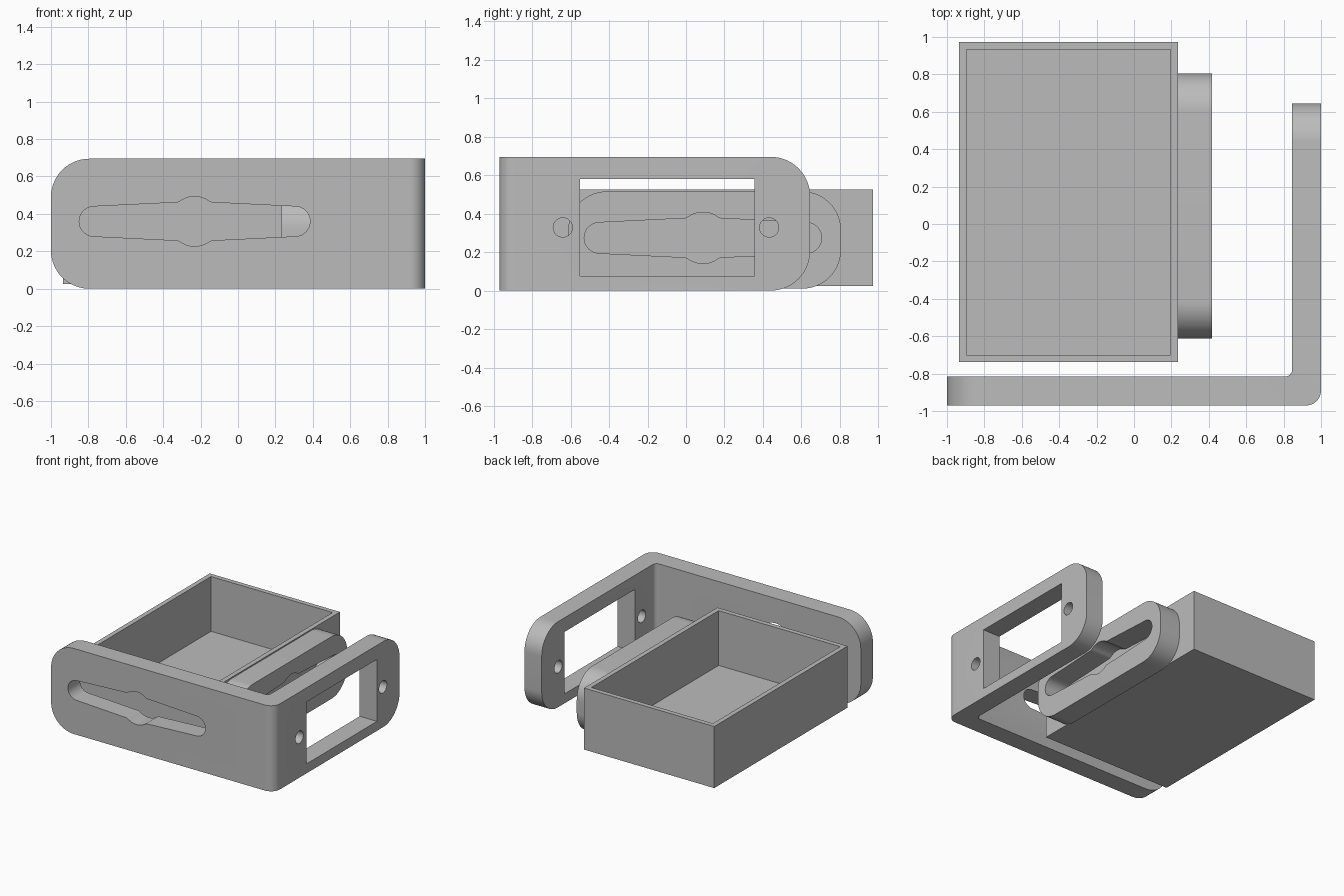
import bpy, bmesh
from math import sin, cos, radians
from mathutils import Matrix, Vector

cube = bpy.data.objects.get("Cube")
if cube:
    bpy.data.objects.remove(cube, do_unlink=True)

GREY = (0.5, 0.5, 0.5, 1)
mat = bpy.data.materials.new("plain grey")
mat.use_nodes = True
mat.diffuse_color = GREY
mat.node_tree.nodes["Principled BSDF"].inputs["Base Color"].default_value = GREY


def finish(bm, name):
    """Turn a bmesh into a named grey object."""
    bmesh.ops.recalc_face_normals(bm, faces=bm.faces[:])
    mesh = bpy.data.meshes.new(name)
    bm.to_mesh(mesh)
    bm.free()
    mesh.materials.append(mat)
    obj = bpy.data.objects.new(name, mesh)
    bpy.context.collection.objects.link(obj)
    return obj


def prism(bm, points, depth):
    """Extrude vectors forming one polygon along the depth vector."""
    face = bm.faces.new([bm.verts.new(p) for p in points])
    new = bmesh.ops.extrude_face_region(bm, geom=[face])["geom"]
    verts = [g for g in new if isinstance(g, bmesh.types.BMVert)]
    bmesh.ops.translate(bm, verts=verts, vec=depth)


def block(bm, low, high):
    low, high = Vector(low), Vector(high)
    m = Matrix.Translation((low + high) / 2) @ Matrix.Diagonal((*(high - low), 1))
    bmesh.ops.create_cube(bm, size=1, matrix=m)


def round_edges(bm, rule, radius, segments=14):
    edges = [e for e in bm.edges if rule(*(v.co for v in e.verts))]
    bmesh.ops.bevel(bm, geom=edges, offset=radius, segments=segments,
                    profile=0.5, affect='EDGES')


def cut(obj, cutter):
    mod = obj.modifiers.new("cut", 'BOOLEAN')
    mod.operation = 'DIFFERENCE'
    mod.solver = 'EXACT'
    mod.object = cutter
    bpy.context.view_layer.objects.active = obj
    bpy.ops.object.modifier_apply(modifier=mod.name)
    bpy.data.objects.remove(cutter, do_unlink=True)


def smooth(obj):
    bpy.ops.object.select_all(action='DESELECT')
    obj.select_set(True)
    bpy.context.view_layer.objects.active = obj
    bpy.ops.object.shade_smooth_by_angle(angle=radians(25))


def slot_outline():
    """Tapered slot with round ends and a round bulge in the middle."""
    end, bulge, half = 0.08, 0.133, 0.617
    quarter = [(half - end + end * cos(radians(a)), end * sin(radians(a)))
               for a in range(0, 91, 9)]
    quarter += [(0.105, 0.101), (0.09, 0.102)]
    quarter += [(bulge * cos(radians(a)), bulge * sin(radians(a)))
                for a in range(54, 91, 6)]
    top = quarter + [(-u, v) for u, v in quarter[-2::-1]]
    return top + [(u, -v) for u, v in top[-2:0:-1]]


def slot_cutter(origin, along, depth):
    bm = bmesh.new()
    origin, along = Vector(origin), Vector(along)
    prism(bm, [origin + along * u + Vector((0, 0, v)) for u, v in slot_outline()], depth)
    return finish(bm, "slot_cutter")


# L-shaped bracket with rounded free ends
FRONT, END, TOP = -0.97, 0.645, 0.695
plan = [(-1, FRONT), (1, FRONT), (1, END), (0.845, END), (0.845, -0.815), (-1, -0.815)]
bm = bmesh.new()
prism(bm, [Vector((x, y, 0)) for x, y in plan], (0, 0, TOP))


def upright_at(x, y):
    return lambda a, b: all(abs(p.x - x) + abs(p.y - y) < 0.001 for p in (a, b))


def flat_end(axis, value):
    return lambda a, b: abs(a.z - b.z) < 0.001 and all(
        abs(p[axis] - value) < 0.001 for p in (a, b))


round_edges(bm, flat_end(0, -1), 0.205)
round_edges(bm, flat_end(1, END), 0.205)
round_edges(bm, upright_at(1, FRONT), 0.08, 10)
round_edges(bm, upright_at(0.845, -0.815), 0.035, 6)
bracket = finish(bm, "corner_bracket")

# Bracket openings: front slot, side window, two screw holes
cut(bracket, slot_cutter((-0.232, -1.1, 0.36), (1, 0, 0), (0, 0.4, 0)))
bm = bmesh.new()
block(bm, (0.7, -0.55, 0.077), (1.1, 0.355, 0.58))
for y in (-0.64, 0.432):
    m = Matrix.Translation((0.92, y, 0.328)) @ Matrix.Rotation(radians(90), 4, 'Y')
    bmesh.ops.create_cone(bm, cap_ends=True, segments=32, radius1=0.05,
                          radius2=0.05, depth=0.4, matrix=m)
cut(bracket, finish(bm, "window_cutter"))
smooth(bracket)

# Rounded slotted plate on the side of the tray
bm = bmesh.new()
block(bm, (0.235, -0.612, 0.01), (0.418, 0.805, 0.515))
round_edges(bm, lambda a, b: abs(a.x - b.x) > 0.1, 0.2)
plate = finish(bm, "slotted_plate")
cut(plate, slot_cutter((0.1, 0.088, 0.274), (0, 1, 0), (0.5, 0, 0)))
smooth(plate)

# Open tray
bm = bmesh.new()
block(bm, (-0.935, -0.738, 0.025), (0.235, 0.973, 0.525))
lid = max(bm.faces, key=lambda f: f.calc_center_median().z)
bmesh.ops.inset_region(bm, faces=[lid], thickness=0.055)
well = bmesh.ops.extrude_discrete_faces(bm, faces=[lid])["faces"][0]
bmesh.ops.translate(bm, verts=well.verts[:], vec=(0, 0, -0.445))
finish(bm, "open_tray")
